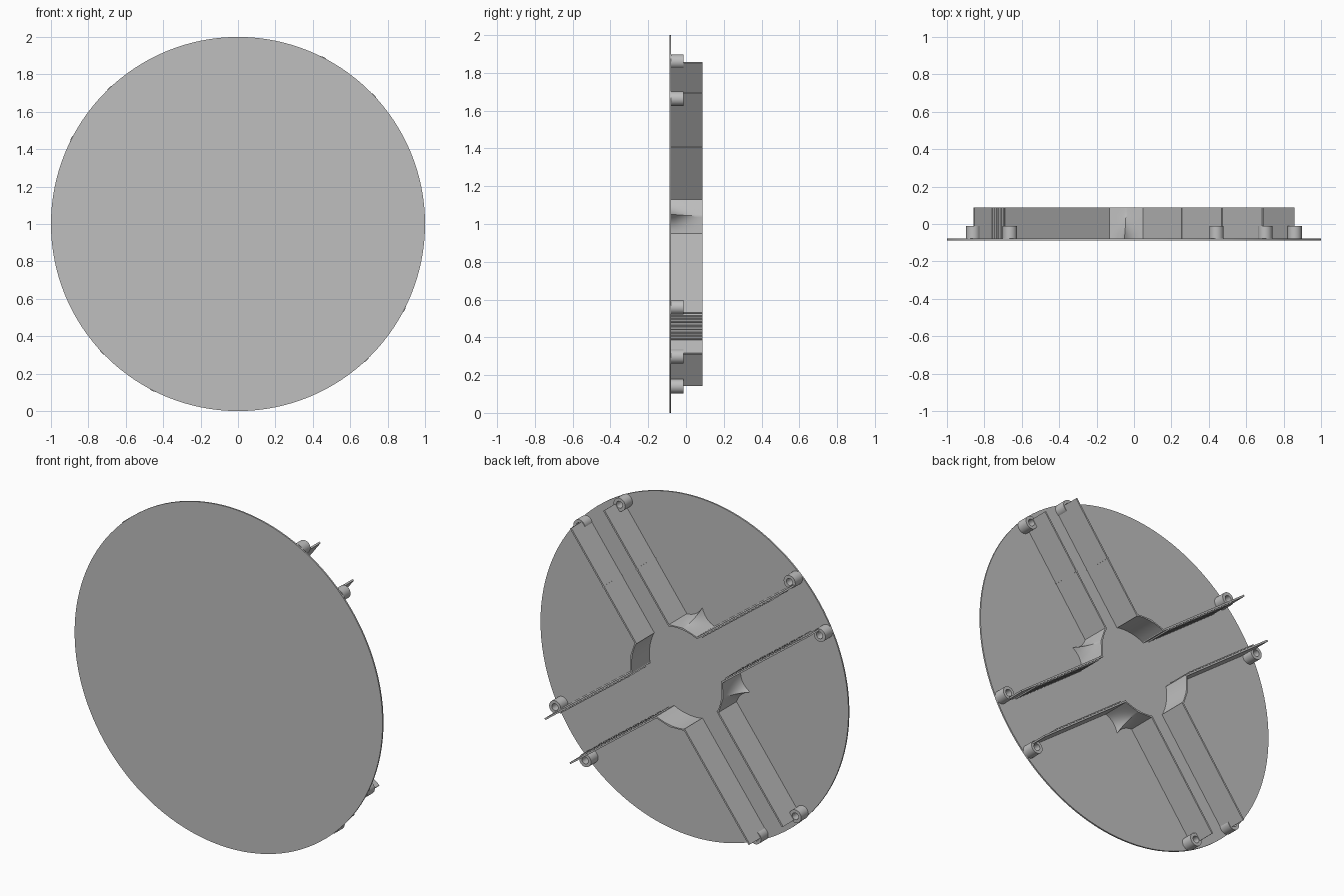
import bpy, bmesh
from math import sin, cos, radians, pi, atan2, hypot
from mathutils import Vector

cube = bpy.data.objects.get("Cube")
if cube:
    bpy.data.objects.remove(cube, do_unlink=True)

grey = bpy.data.materials.new("plain grey")
grey.use_nodes = True
COLOR = (0.52, 0.52, 0.52, 1)
grey.diffuse_color = COLOR
grey.node_tree.nodes["Principled BSDF"].inputs["Base Color"].default_value = COLOR

FRONT, PLATE, BACK = -0.0875, -0.0785, 0.0875   # depth of plate faces and wall rims
ARM = atan2(0.8, 0.6)                           # direction of the first channel
INNER, OUTER, HALF = 0.26, 0.967, 0.135         # channel extent and half width
THICK = 0.01


def finish(name, bm, smooth=True):
    bmesh.ops.recalc_face_normals(bm, faces=bm.faces)
    mesh = bpy.data.meshes.new(name)
    bm.to_mesh(mesh)
    bm.free()
    mesh.materials.append(grey)
    obj = bpy.data.objects.new(name, mesh)
    bpy.context.collection.objects.link(obj)
    if smooth:
        bpy.ops.object.select_all(action="DESELECT")
        obj.select_set(True)
        bpy.context.view_layer.objects.active = obj
        bpy.ops.object.shade_smooth_by_angle(angle=radians(30))
    return obj


def loft(bm, sections, caps=True):
    """Skin closed loops of (x, z) points, each given with its depth y."""
    rings = [[bm.verts.new((x, y, z + 1)) for x, z in pts] for y, pts in sections]
    for a, b in zip(rings, rings[1:]):
        n = len(a)
        for i in range(n):
            bm.faces.new((a[i], a[(i + 1) % n], b[(i + 1) % n], b[i]))
    if caps:
        bm.faces.new(rings[0])
        bm.faces.new(rings[-1])


def polar(r, a):
    return Vector((r * cos(a), r * sin(a)))


def circle(r, n, centre=(0, 0)):
    return [Vector(centre) + polar(r, 2 * pi * i / n) for i in range(n)]


def along(angle, s, t):
    """Point at distance s along an arm and t to its side."""
    return polar(s, angle) + polar(t, angle + pi / 2)


def bar(bm, angle, s0, s1, t0, t1, y1=BACK):
    pts = [along(angle, s, t) for s, t in ((s0, t0), (s1, t0), (s1, t1), (s0, t1))]
    loft(bm, [(PLATE, pts), (y1, pts)])


# Round front plate
bm = bmesh.new()
loft(bm, [(FRONT, circle(1, 128)), (PLATE, circle(1, 128))])
finish("front_plate", bm)

# Four channels: paired walls, ribs and screw bosses
for k in range(4):
    angle = ARM + k * pi / 2
    for side, label in ((1, "left"), (-1, "right")):
        bm = bmesh.new()
        bar(bm, angle, INNER, OUTER, side * (HALF - THICK / 2), side * (HALF + THICK / 2))
        finish(f"channel_wall_{label}_{k + 1}", bm, False)

        bm = bmesh.new()
        face = HALF - THICK / 2
        if k % 2:
            # Row of fine ribs on the channel side
            for i in range(19):
                s = 0.3 + 0.03 * i
                bar(bm, angle, s, s + 0.012, side * (face - 0.007), side * face)
        elif k == 0:
            # Single narrow seam collar
            bar(bm, angle, 0.605, 0.613, side * (face - 0.003), side * (HALF + 0.008))
        if bm.verts:
            finish(f"wall_ribs_{label}_{k + 1}", bm, False)
        else:
            bm.free()

        # Hollow screw boss beside the wall's outer end
        bm = bmesh.new()
        spot = along(angle, 0.952, side * 0.163)
        wide, hole = circle(0.038, 24, spot), circle(0.02, 24, spot)
        loft(bm, [(PLATE, wide), (-0.012, wide), (-0.012, hole), (PLATE + 0.005, hole)])
        finish(f"screw_boss_{label}_{k + 1}", bm)

# Curved corner blocks between neighbouring channels, each with a swept ridge
RADIUS = hypot(INNER, HALF)
SPREAD = pi / 4 - atan2(HALF, INNER)
STEPS = 8
for k in range(4):
    mid = ARM - pi / 4 + k * pi / 2

    def flank(sign, tip):
        """Concave curve from a wall end to the ridge."""
        a = polar(RADIUS + 0.01, mid + sign * SPREAD)
        c = polar(RADIUS + 0.008, mid + sign * SPREAD * 0.3)
        b = polar(tip, mid)
        return [a * (1 - u) ** 2 + c * 2 * u * (1 - u) + b * u * u
                for u in (i / STEPS for i in range(STEPS + 1))]

    sections = []
    for j in range(STEPS + 1):
        f = j / STEPS
        tip = RADIUS + 0.012 + 0.06 * (1 - f) ** 2
        arc = [polar(RADIUS, mid + SPREAD * (2 * i / STEPS - 1)) for i in range(STEPS + 1)]
        outline = arc + flank(1, tip) + flank(-1, tip)[-2::-1]
        sections.append((PLATE + (BACK - PLATE) * f, outline))
    bm = bmesh.new()
    loft(bm, sections)
    finish(f"corner_block_{k + 1}", bm)
